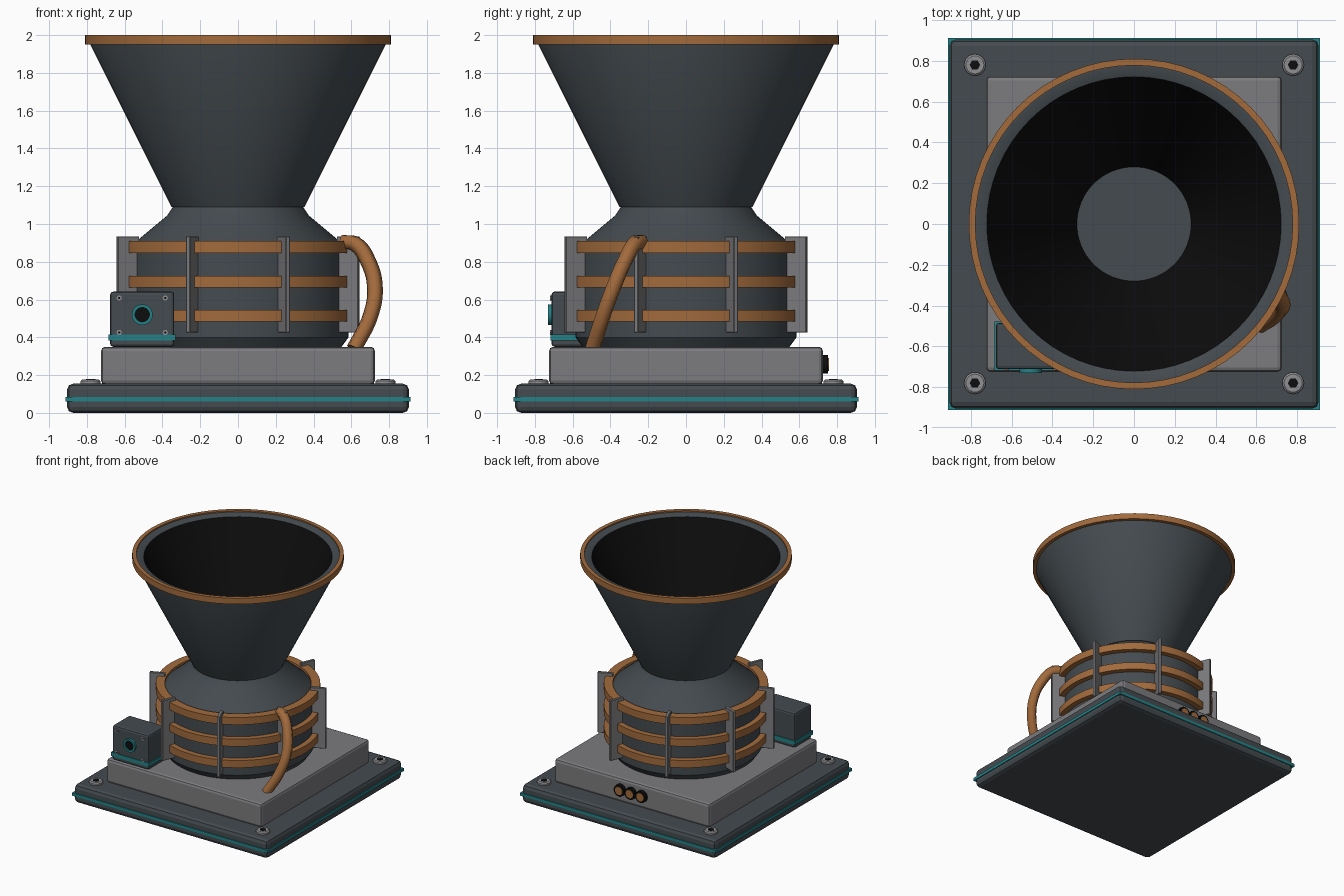
import bpy, bmesh, math
from mathutils import Vector, Matrix

if "Cube" in bpy.data.objects:
    bpy.data.objects.remove(bpy.data.objects["Cube"])


def mat(name, rgb):
    m = bpy.data.materials.new(name)
    m.diffuse_color = (*rgb, 1)
    m.use_nodes = True
    m.node_tree.nodes["Principled BSDF"].inputs["Base Color"].default_value = m.diffuse_color
    return m


SLATE = mat("slate", (0.058, 0.070, 0.079))
GREY = mat("mid grey", (0.20, 0.20, 0.21))
BOLT = mat("bolt grey", (0.28, 0.28, 0.29))
COPPER = mat("copper", (0.36, 0.145, 0.045))
TEAL = mat("teal", (0.018, 0.22, 0.24))
BLACK = mat("black", (0.004, 0.004, 0.004))


def finish(name, bm, material, smooth=True):
    bmesh.ops.recalc_face_normals(bm, faces=bm.faces[:])
    me = bpy.data.meshes.new(name)
    bm.to_mesh(me)
    bm.free()
    ob = bpy.data.objects.new(name, me)
    bpy.context.collection.objects.link(ob)
    me.materials.append(material)
    if smooth:
        bpy.ops.object.select_all(action='DESELECT')
        ob.select_set(True)
        bpy.context.view_layer.objects.active = ob
        bpy.ops.object.shade_smooth_by_angle(angle=math.radians(30))
    return ob


def box(name, lo, hi, material, bevel=0.0, segs=2, turn=0.0):
    bm = bmesh.new()
    bmesh.ops.create_cube(bm, size=1)
    lo, hi = Vector(lo), Vector(hi)
    bmesh.ops.scale(bm, vec=hi - lo, verts=bm.verts)
    bmesh.ops.translate(bm, vec=(lo + hi) / 2, verts=bm.verts)
    if bevel:
        bmesh.ops.bevel(bm, geom=bm.edges[:], offset=bevel, segments=segs,
                        profile=0.5, affect='EDGES')
    bmesh.ops.rotate(bm, cent=(0, 0, 0), matrix=Matrix.Rotation(turn, 3, 'Z'), verts=bm.verts)
    return finish(name, bm, material, False)


def lathe(name, profile, material, segs=64, at=(0, 0, 0), tilt=0.0, closed=False):
    """Spin (radius, height) points around z, tilt about x, then move."""
    bm = bmesh.new()
    rings = []
    for r, z in profile:
        if r == 0:
            rings.append([bm.verts.new((0, 0, z))] * segs)
        else:
            rings.append([bm.verts.new((r * math.cos(math.tau * i / segs),
                                        r * math.sin(math.tau * i / segs), z))
                          for i in range(segs)])
    pairs = list(zip(rings, rings[1:]))
    if closed:
        pairs.append((rings[-1], rings[0]))
    for a, b in pairs:
        for i in range(segs):
            j = (i + 1) % segs
            bm.faces.new(list(dict.fromkeys((a[i], a[j], b[j], b[i]))))
    bmesh.ops.rotate(bm, cent=(0, 0, 0), matrix=Matrix.Rotation(tilt, 3, 'X'), verts=bm.verts)
    bmesh.ops.translate(bm, vec=at, verts=bm.verts)
    return finish(name, bm, material)


def disc(r, h):
    return [(0, 0), (r, 0), (r, h), (0, h)]


def tube_ring(r0, r1, z0, z1):
    return [(r0, z0), (r1, z0), (r1, z1), (r0, z1)]


# Base plate, teal trim line and raised plinth
box("base_plate", (-0.905, -0.905, 0), (0.905, 0.905, 0.155), SLATE, 0.032)
box("base_trim", (-0.912, -0.912, 0.06), (0.912, 0.912, 0.085), TEAL)
box("plinth", (-0.725, -0.725, 0.15), (0.725, 0.725, 0.35), GREY, 0.022)

# Corner bolts with hex sockets
for sx in (-1, 1):
    for sy in (-1, 1):
        p = (0.78 * sx, 0.78 * sy, 0.15)
        lathe("corner_bolt", [(0, 0), (0.053, 0), (0.053, 0.018), (0.044, 0.026), (0, 0.026)],
              BOLT, 24, p)
        lathe("bolt_socket", disc(0.026, 0.029), BLACK, 6, p)

# Drum with shoulder and neck
lathe("drum", [(0, 0.345), (0.545, 0.345), (0.585, 0.40), (0.585, 0.87),
               (0.375, 1.045), (0.345, 1.09), (0, 1.09)], SLATE)

# Flared horn, black lining and copper lip
lathe("horn", [(0.29, 1.085), (0.352, 1.09), (0.787, 1.96), (0.787, 1.99),
               (0.765, 1.99), (0.722, 1.975)], SLATE)
lathe("horn_lining", [(0.722, 1.975), (0.28, 1.091)], BLACK)
lathe("horn_lip", tube_ring(0.778, 0.81, 1.95, 2.0), COPPER, closed=True)

# Copper coils around the drum
for z in (0.515, 0.695, 0.878):
    lathe("coil", tube_ring(0.56, 0.63, z - 0.031, z + 0.031), COPPER, closed=True)

# Eight upright ribs
for k in range(8):
    box("rib", (0.57, -0.0125, 0.425), (0.692, 0.0125, 0.935), GREY, 0.003, 1,
        math.radians(22.5 + 45 * k))

# Hose from the top coil to the plinth
cu = bpy.data.curves.new("hose", 'CURVE')
cu.dimensions = '3D'
cu.bevel_depth = 0.042
cu.bevel_resolution = 1
cu.resolution_u = 6
cu.use_fill_caps = True
path = [(0.555, -0.235, 0.905), (0.62, -0.27, 0.895), (0.69, -0.325, 0.80),
        (0.725, -0.385, 0.66), (0.70, -0.44, 0.51), (0.615, -0.495, 0.34)]
sp = cu.splines.new('BEZIER')
sp.bezier_points.add(len(path) - 1)
for bp, co in zip(sp.bezier_points, path):
    bp.co = co
    bp.handle_left_type = bp.handle_right_type = 'AUTO'
hose = bpy.data.objects.new("hose", cu)
bpy.context.collection.objects.link(hose)
cu.materials.append(COPPER)

# Control box with teal band, lens and small screws
box("control_box", (-0.677, -0.712, 0.35), (-0.338, -0.485, 0.642), SLATE, 0.016)
box("control_box_band", (-0.685, -0.718, 0.382), (-0.33, -0.478, 0.415), TEAL)
FRONT = math.pi / 2
lathe("lens_ring", tube_ring(0.038, 0.055, 0, 0.03), TEAL, 32, (-0.507, -0.70, 0.52), FRONT, True)
lathe("lens", disc(0.042, 0.02), BLACK, 32, (-0.507, -0.70, 0.52), FRONT)
for sx in (-1, 1):
    for z in (0.608, 0.426):
        p = (-0.507 + 0.122 * sx, -0.705, z)
        lathe("box_screw", disc(0.014, 0.014), BOLT, 12, p, FRONT)
        lathe("box_screw_socket", disc(0.007, 0.016), BLACK, 6, p, FRONT)

# Three sockets on the back of the plinth
for x in (-0.1, 0, 0.1):
    p = (x, 0.715, 0.257)
    lathe("back_socket", disc(0.049, 0.038), BLACK, 24, p, -FRONT)
    lathe("back_socket_contact", disc(0.034, 0.042), COPPER, 24, p, -FRONT)
